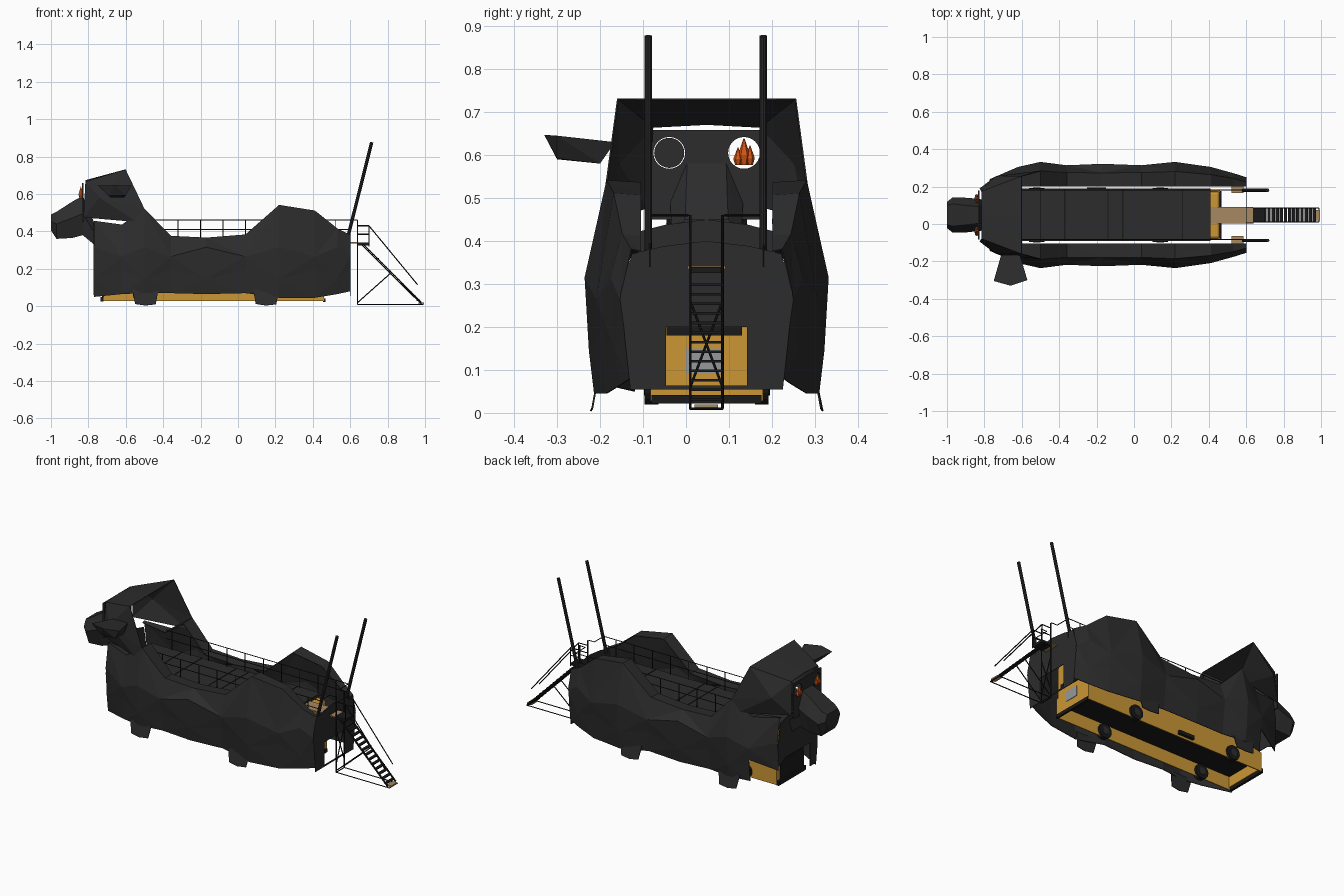
import bpy, bmesh, math
from mathutils import Vector, Matrix

if "Cube" in bpy.data.objects:
    bpy.data.objects.remove(bpy.data.objects["Cube"])

YC = 0.048  # centre line of the vehicle


def material(name, rgb):
    m = bpy.data.materials.new(name)
    m.use_nodes = True
    m.diffuse_color = (*rgb, 1)
    m.node_tree.nodes["Principled BSDF"].inputs["Base Color"].default_value = (*rgb, 1)
    return m


DARK = material("charcoal", (0.025, 0.025, 0.025))
BLACK = material("black", (0.01, 0.01, 0.01))
YELLOW = material("bus_yellow", (0.6, 0.31, 0.035))
WOOD = material("plywood", (0.38, 0.25, 0.12))
FLAME = material("flame_orange", (0.65, 0.09, 0.008))
GLASS = material("window_grey", (0.3, 0.32, 0.33))


def finish(name, bm, mat, thick=0):
    bmesh.ops.recalc_face_normals(bm, faces=bm.faces)
    me = bpy.data.meshes.new(name)
    bm.to_mesh(me)
    bm.free()
    me.materials.append(mat)
    ob = bpy.data.objects.new(name, me)
    bpy.context.collection.objects.link(ob)
    if thick:
        s = ob.modifiers.new("thickness", "SOLIDIFY")
        s.thickness, s.offset = thick, 0
    return ob


def box(name, mat, x, y, z, bevel=0):
    bm = bmesh.new()
    mid = [(a + b) / 2 for a, b in (x, y, z)]
    size = [b - a for a, b in (x, y, z)]
    bmesh.ops.create_cube(bm, size=1, matrix=Matrix.Translation(mid) @ Matrix.Diagonal((*size, 1)))
    ob = finish(name, bm, mat)
    if bevel:
        b = ob.modifiers.new("bevel", "BEVEL")
        b.width, b.segments = bevel, 2
    return ob


def bars(name, mat, pairs, r, sides=6):
    bm = bmesh.new()
    for p, q in pairs:
        p, q = Vector(p), Vector(q)
        d = q - p
        m = Matrix.Translation((p + q) / 2) @ d.to_track_quat("Z", "Y").to_matrix().to_4x4()
        bmesh.ops.create_cone(bm, cap_ends=True, segments=sides, radius1=r, radius2=r,
                              depth=d.length, matrix=m)
    return finish(name, bm, mat)


def panel(name, points, faces, sides=(1, -1)):
    """Thin dark panels; points are (x, offset from centre line, z)."""
    bm = bmesh.new()
    for s in sides:
        vs = [bm.verts.new((x, YC + s * h, z)) for x, h, z in points]
        for f in faces:
            bm.faces.new([vs[i] for i in f])
    bmesh.ops.remove_doubles(bm, verts=bm.verts, dist=0.0005)
    return finish(name, bm, DARK, 0.004)


# Faceted side shells: x, bottom z, widest half-width, top z, top half-width
stations = [
    (-0.77, 0.05, 0.19, 0.455, 0.17),
    (-0.62, 0.065, 0.255, 0.435, 0.21),
    (-0.50, 0.07, 0.282, 0.52, 0.235),
    (-0.36, 0.07, 0.264, 0.375, 0.225),
    (-0.17, 0.065, 0.272, 0.365, 0.225),
    (0.04, 0.07, 0.264, 0.382, 0.225),
    (0.22, 0.045, 0.282, 0.54, 0.232),
    (0.41, 0.045, 0.255, 0.51, 0.215),
    (0.53, 0.065, 0.222, 0.415, 0.195),
    (0.60, 0.08, 0.20, 0.38, 0.175),
]
pts = []
for i, (x, zb, w, zt, wt) in enumerate(stations):
    wob = -0.025 * (-1) ** i
    pts += [(x, w - 0.022, zb), (x, w - 0.01, 0.17 + wob), (x, w, 0.29 - wob),
            (x, wt, zt), (x, 0.153, zt - 0.005)]
tris = []
for i in range(len(stations) - 1):
    for j in range(4):
        a, b, c, d = i * 5 + j, i * 5 + j + 1, i * 5 + j + 6, i * 5 + j + 5
        tris += [(a, b, c), (a, c, d)] if (i + j) % 2 else [(a, b, d), (b, c, d)]
panel("right_shell", pts, tris, (-1,))
panel("left_shell", pts, tris[2:], (1,))  # open at the low front corner


# End panels, each with a low doorway
def end_panel(name, x, w, top, door, sides=(1, -1)):
    p = [(x, 0, top), (x, w * 0.5, top - 0.012), (x, w * 0.87, top - 0.03), (x, w, 0.28),
         (x, w - 0.01, 0.17), (x, w - 0.022, 0.06),
         (x, 0, 0.2), (x, door, 0.2), (x, door, 0.06)]
    panel(name, p, [(0, 1, 7, 6), (1, 2, 7), (2, 3, 7), (3, 4, 7)])
    panel(name + "_jamb", p, [(4, 8, 7), (4, 5, 8)], sides)


end_panel("rear_panel", 0.60, 0.20, 0.40, 0.094)
end_panel("chest_panel", -0.77, 0.19, 0.45, 0.115, (-1,))
box("rear_sill", DARK, (0.598, 0.602), (YC - 0.178, YC + 0.178), (0.055, 0.064))

# Foot flaps under the shells
for label, x in (("front", -0.495), ("rear", 0.15)):
    panel(label + "_feet", [(x - 0.07, 0.252, 0.09), (x + 0.07, 0.252, 0.09),
                            (x + 0.055, 0.266, 0.01), (x, 0.27, 0.004), (x - 0.055, 0.266, 0.012)],
          [(0, 1, 2, 3, 4)])

# Head: open-backed hood
panel("head_hood",
      [(-0.815, 0.125, 0.665), (-0.60, 0.207, 0.73), (-0.50, 0.235, 0.52),
       (-0.54, 0.232, 0.45), (-0.825, 0.14, 0.475), (-0.74, 0.205, 0.58),
       (-0.815, 0, 0.672), (-0.60, 0, 0.73), (-0.36, 0.225, 0.375)],
      [(0, 1, 5), (1, 2, 5), (2, 3, 5), (3, 4, 5), (4, 0, 5), (6, 7, 1, 0), (2, 8, 3)])

# Face plate with round eye holes
plate = box("face_plate", DARK, (-0.834, -0.826), (YC - 0.13, YC + 0.13), (0.45, 0.658))
EYES = (YC - 0.087, YC + 0.087)
cutter = bars("eye_cutter", DARK, [((-0.9, y, 0.605), (-0.78, y, 0.605)) for y in EYES], 0.037, 24)
cutter.hide_render = True
cutter.hide_viewport = True
cut = plate.modifiers.new("eye_holes", "BOOLEAN")
cut.object, cut.solver = cutter, "EXACT"
bars("eye_disc", DARK, [((-0.833, EYES[0], 0.605), (-0.827, EYES[0], 0.605))], 0.035, 24)

# Flames in the eyes: bulging base under a pointed tip
bm = bmesh.new()
for y in EYES:
    for dy, h, r in ((-0.014, 0.04, 0.011), (0, 0.062, 0.015), (0.014, 0.045, 0.011)):
        for r1, r2, z0, z1 in ((r * 0.6, r, 0, h * 0.35), (r, 0.001, h * 0.35, h)):
            bmesh.ops.create_cone(bm, cap_ends=True, segments=6, radius1=r1, radius2=r2, depth=z1 - z0,
                                  matrix=Matrix.Translation((-0.84, y + dy, 0.577 + (z0 + z1) / 2)))
finish("eye_flames", bm, FLAME)

# Snout lofted from rings: x, half-width, bottom, top, top half-width
bm = bmesh.new()
rings = []
for x, w, zb, zt, wt in ((-1.0, 0.07, 0.405, 0.49, 0.05), (-0.97, 0.094, 0.36, 0.505, 0.06),
                         (-0.885, 0.092, 0.365, 0.56, 0.05), (-0.83, 0.085, 0.38, 0.59, 0.045),
                         (-0.77, 0.08, 0.33, 0.45, 0.05)):
    zm = zb + (zt - zb) * 0.55
    rings.append([bm.verts.new((x, YC + h, z)) for h, z in
                  ((-w * 0.7, zb), (-w, zm), (-wt, zt), (wt, zt), (w, zm), (w * 0.7, zb))])
for a, b in zip(rings, rings[1:]):
    for i in range(6):
        bm.faces.new((a[i], a[i - 1], b[i - 1], b[i]))
bm.faces.new(rings[0])
finish("snout", bm, DARK)

# Single raised ear
bm = bmesh.new()
for p in ((-0.71, -0.165, 0.63), (-0.68, -0.2, 0.58), (-0.61, -0.2, 0.58), (-0.61, -0.165, 0.63),
          (-0.75, -0.305, 0.645), (-0.69, -0.3, 0.59), (-0.60, -0.3, 0.592),
          (-0.57, -0.3, 0.645), (-0.66, -0.33, 0.647)):
    bm.verts.new(p)
bmesh.ops.convex_hull(bm, input=bm.verts)
finish("ear", bm, DARK)

# Bus inside the shells: hollow skirts below, black floor
Y0, Y1 = -0.08, 0.176
box("bus_body", YELLOW, (-0.72, 0.46), (Y0, Y1), (0.11, 0.335), 0.015)
box("bus_floor", BLACK, (-0.71, 0.45), (Y0 + 0.01, Y1 - 0.01), (0.1, 0.109))
for label, y in (("right", Y0), ("left", Y1)):
    box(label + "_skirt", YELLOW, (-0.72, 0.46), (y - 0.003, y + 0.003), (0.028, 0.14))
for label, x in (("front", -0.717), ("rear", 0.457)):
    box(label + "_skirt", YELLOW, (x - 0.003, x + 0.003), (Y0, Y1), (0.042, 0.14))
box("front_bumper", BLACK, (-0.735, -0.72), (Y0, Y1), (0.025, 0.05))
box("front_grille", BLACK, (-0.726, -0.72), (Y0 + 0.01, Y1 - 0.03), (0.05, 0.16))
box("rear_bumper", BLACK, (0.455, 0.467), (Y0, Y1), (0.022, 0.042))
box("rear_window", GLASS, (0.459, 0.463), (0.0, 0.085), (0.09, 0.15))
box("rear_light_bar", BLACK, (0.459, 0.464), (-0.045, 0.13), (0.18, 0.21))
box("side_step", BLACK, (-0.25, -0.15), (Y1, Y1 + 0.02), (0.04, 0.06))
for x in (-0.52, 0.14):
    for y in (Y0, Y1):
        bars("wheel", BLACK, [((x, y - 0.016, 0.062), (x, y + 0.016, 0.062))], 0.042, 16)
        bars("wheel_hub", DARK, [((x, y - 0.018, 0.062), (x, y + 0.018, 0.062))], 0.022, 10)

# Roof deck with raised seams
box("roof_deck", DARK, (-0.70, 0.41), (-0.092, 0.19), (0.335, 0.352))
for x in (-0.5, -0.37, -0.14, -0.06, 0.26):
    box("deck_seam", BLACK, (x - 0.003, x + 0.003), (-0.09, 0.188), (0.352, 0.354))

# Deck railings
rails = []
for y, edge in ((-0.083, 0.005), (0.181, 0.09)):
    rails += [((-0.6, y, z), (0.6, y, z)) for z in (0.46, 0.41)]
    rails += [((-0.56 + 0.12 * i, y, 0.34), (-0.56 + 0.12 * i, y, 0.46)) for i in range(10)]
    rails += [((0.6, y, 0.34), (0.6, y, 0.46)), ((0.6, y, 0.46), (0.6, edge, 0.46)),
              ((0.6, edge, 0.46), (0.64, edge, 0.46))]
bars("deck_railings", BLACK, rails, 0.0025)

# Rear walkway and stairs
S0, S1 = 0.01, 0.085
box("walkway", WOOD, (0.41, 0.635), (0.004, 0.092), (0.335, 0.342))
box("stair_landing", BLACK, (0.635, 0.70), (S0, S1), (0.325, 0.34))
frame = []
for y in (S0, S1):
    path = [((0.64, 0.01), (0.64, 0.46)), ((0.70, 0.32), (0.70, 0.43)),
            ((0.64, 0.43), (0.70, 0.43)), ((0.64, 0.385), (0.70, 0.385)),
            ((0.70, 0.43), (0.96, 0.115)), ((0.66, 0.33), (0.98, 0.012)),
            ((0.67, 0.33), (0.98, 0.02)), ((0.64, 0.01), (0.99, 0.01)),
            ((0.64, 0.02), (0.82, 0.18))]
    frame += [((a, y, b), (c, y, d)) for (a, b), (c, d) in path]
frame += [((0.64, S0, 0.06), (0.64, S1, 0.26)), ((0.64, S1, 0.06), (0.64, S0, 0.26)),
          ((0.64, S0, 0.01), (0.64, S1, 0.01)), ((0.99, S0, 0.01), (0.99, S1, 0.01))]
bars("stair_frame", BLACK, frame, 0.003)
for i in range(13):
    x, z = 0.70 + 0.022 * i, 0.298 - 0.0222 * i
    box("stair_tread", BLACK, (x - 0.009, x + 0.009), (S0, S1), (z - 0.003, z + 0.003))
box("stair_foot_pad", WOOD, (0.965, 0.995), (0.02, 0.075), (0.012, 0.02))

# Tall leaning poles on brackets
for y in (-0.088, 0.18):
    bars("tall_pole", DARK, [((0.585, y, 0.36), (0.715, y, 0.877))], 0.009, 10)
    box("pole_bracket", WOOD, (0.52, 0.585), (y - 0.015, y + 0.025), (0.325, 0.335))
